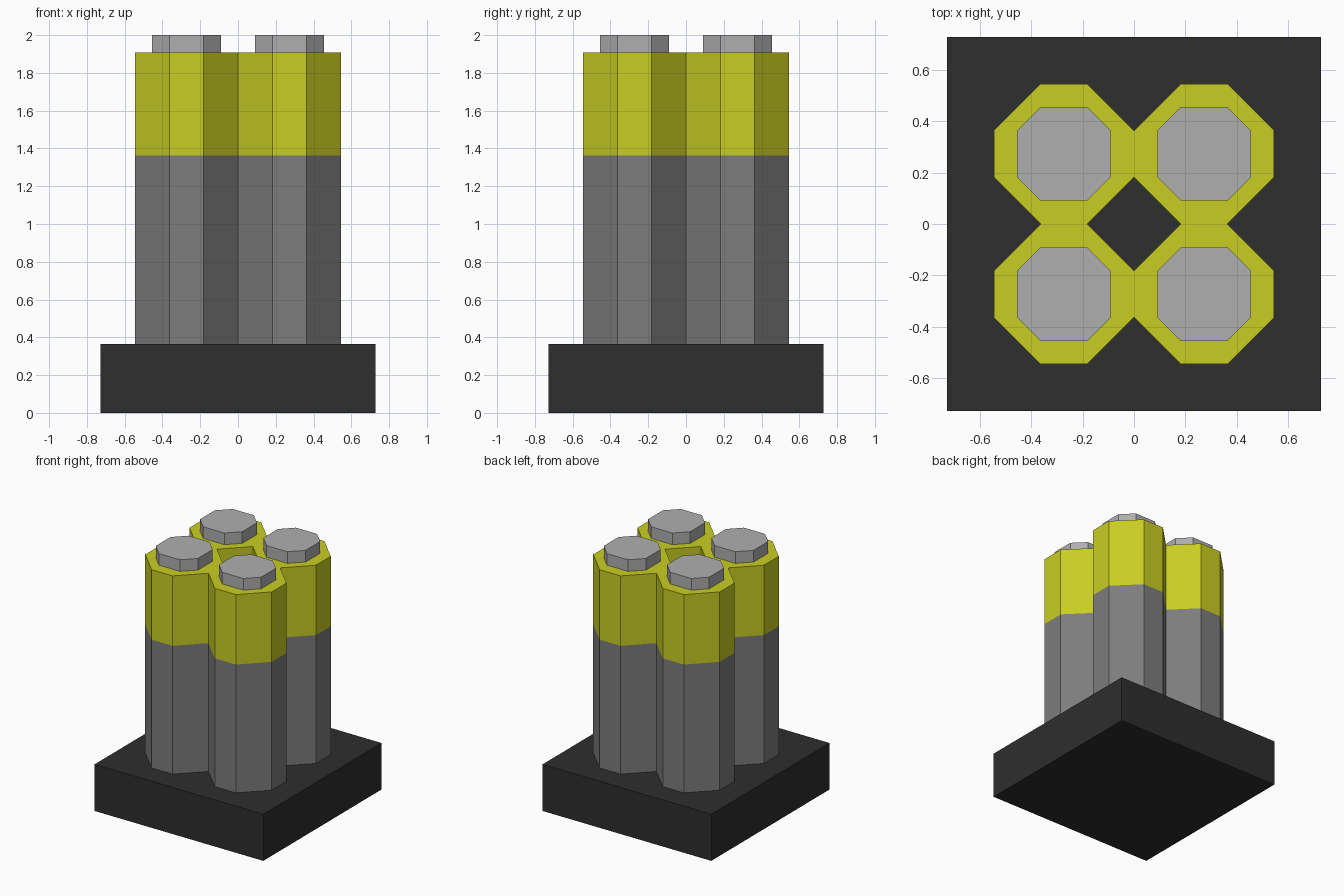
import bpy
import bmesh

default = bpy.data.objects.get("Cube")
if default:
    bpy.data.objects.remove(default, do_unlink=True)

U = 2 / 11  # grid unit that all sizes follow
BASE_TOP, BAND, TUBE_TOP, CAP_TOP = 2 * U, 7.5 * U, 10.5 * U, 2.0


def material(name, r, g, b):
    """Flat colour from 8-bit screen values, stored as linear."""
    colour = [((c / 255 + 0.055) / 1.055) ** 2.4 for c in (r, g, b)] + [1]
    mat = bpy.data.materials.new(name)
    mat.use_nodes = True
    mat.diffuse_color = colour
    shader = next(n for n in mat.node_tree.nodes if n.type == "BSDF_PRINCIPLED")
    shader.inputs["Base Color"].default_value = colour
    return mat


black = material("black base", 46, 46, 46)
grey = material("dark grey tube", 125, 125, 125)
yellow = material("yellow band", 201, 206, 34)
silver = material("light grey cap", 175, 175, 175)


def finish(name, bm, *mats):
    bmesh.ops.recalc_face_normals(bm, faces=bm.faces)
    mesh = bpy.data.meshes.new(name)
    bm.to_mesh(mesh)
    bm.free()
    for mat in mats:
        mesh.materials.append(mat)
    obj = bpy.data.objects.new(name, mesh)
    bpy.context.collection.objects.link(obj)
    return obj


def octagon(cx, cy, half, flat):
    """Square outline with its corners cut, flat = half length of a straight side."""
    quarter = [(half, -flat), (half, flat), (flat, half), (-flat, half)]
    outline = quarter + [(-x, -y) for x, y in quarter]
    return [(cx + x, cy + y) for x, y in outline]


def prism(bm, outline, levels):
    """Closed prism with a ring of vertices at each level."""
    rings = [[bm.verts.new((x, y, z)) for x, y in outline] for z in levels]
    n = len(outline)
    for low, high in zip(rings, rings[1:]):
        for i in range(n):
            j = (i + 1) % n
            bm.faces.new((low[i], low[j], high[j], high[i]))
    bm.faces.new(rings[0][::-1])
    bm.faces.new(rings[-1])


# Square base block
h = 4 * U
bm = bmesh.new()
prism(bm, [(-h, -h), (h, -h), (h, h), (-h, h)], (0, BASE_TOP))
finish("base", bm, black)

centres = [(sx * 1.5 * U, sy * 1.5 * U) for sx in (-1, 1) for sy in (-1, 1)]

# Four joined octagonal tubes, with the hidden walls between them removed
bm = bmesh.new()
for cx, cy in centres:
    prism(bm, octagon(cx, cy, 1.5 * U, U / 2), (BASE_TOP, BAND, TUBE_TOP))
hidden = [f for f in bm.faces
          if any(all(abs(v.co[axis]) < 1e-4 for v in f.verts) for axis in (0, 1))]
bmesh.ops.delete(bm, geom=hidden, context="FACES")
bmesh.ops.remove_doubles(bm, verts=bm.verts, dist=1e-4)
for f in bm.faces:
    f.material_index = int(f.calc_center_median().z > BAND)
finish("tubes", bm, grey, yellow)

# Caps on the tubes
for cx, cy in centres:
    bm = bmesh.new()
    prism(bm, octagon(cx, cy, U, U / 2), (TUBE_TOP, CAP_TOP))
    side = ("front" if cy < 0 else "back") + ("_left" if cx > 0 else "_right")
    finish("cap_" + side, bm, silver)
